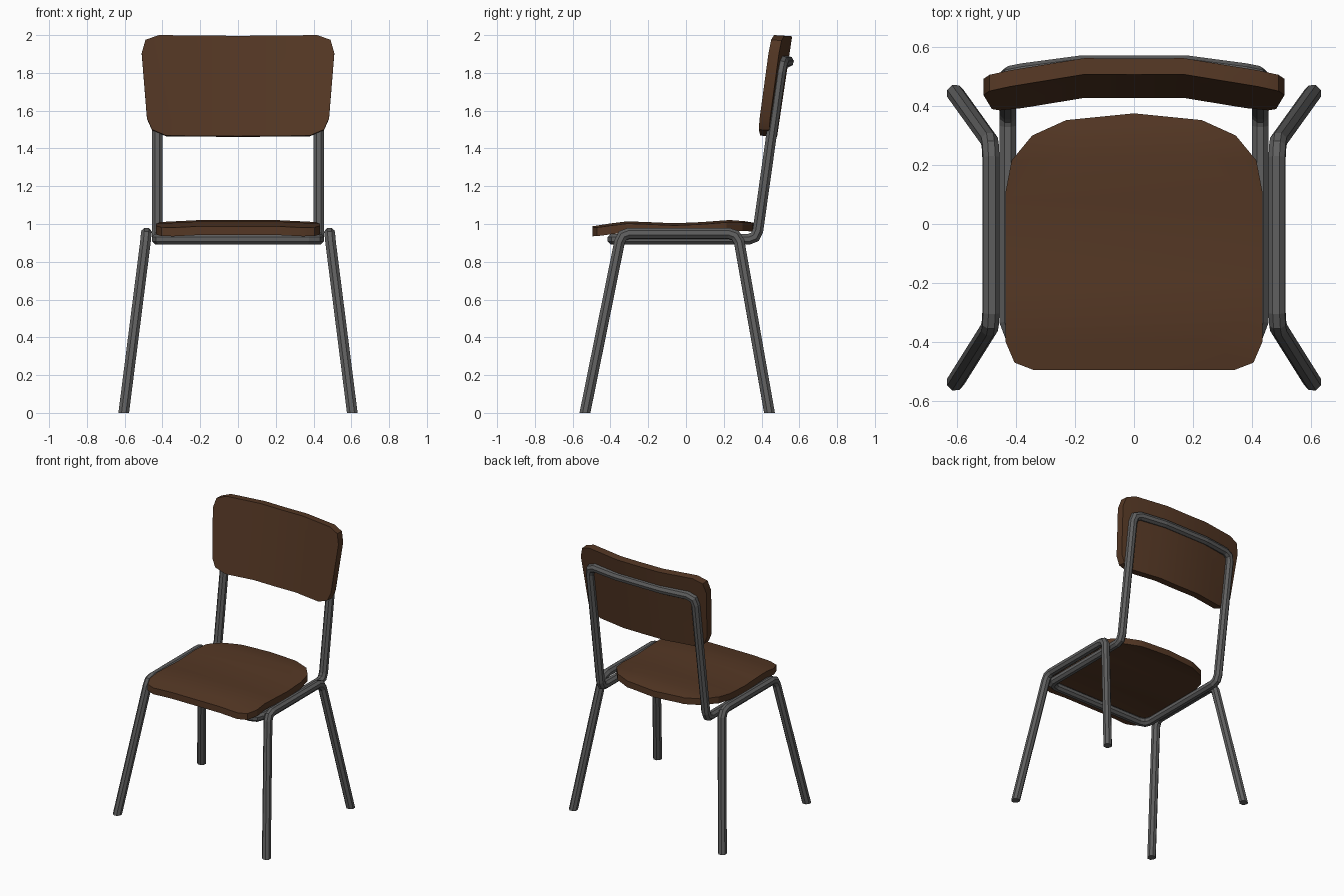
import bpy, bmesh, math
from mathutils import Vector

if "Cube" in bpy.data.objects:
    bpy.data.objects.remove(bpy.data.objects["Cube"])


def material(name, rgb):
    m = bpy.data.materials.new(name)
    m.diffuse_color = (*rgb, 1)
    m.use_nodes = True
    m.node_tree.nodes["Principled BSDF"].inputs["Base Color"].default_value = m.diffuse_color
    return m


wood = material("dark brown wood", (0.090, 0.039, 0.018))
metal = material("grey metal", (0.115, 0.115, 0.115))


def finish(bm, name, mat):
    bmesh.ops.recalc_face_normals(bm, faces=bm.faces)
    me = bpy.data.meshes.new(name)
    bm.to_mesh(me)
    bm.free()
    me.materials.append(mat)
    ob = bpy.data.objects.new(name, me)
    bpy.context.collection.objects.link(ob)
    return ob


def tube(name, path, end_normal, caps, flat_radius=0.028, sides=8):
    """Mitred tube on one side, mirrored across x = 0."""
    pts = [Vector(p) for p in path]
    dirs = [(b - a).normalized() for a, b in zip(pts, pts[1:])]
    n_end = Vector(end_normal)
    normals = [n_end] + [(a + b).normalized() for a, b in zip(dirs, dirs[1:])] + [n_end]
    d = dirs[0]
    hint = Vector((0, 1, 0)) if abs(d.y) < 0.5 else Vector((1, 0, 0))
    u = d.cross(hint).normalized()
    v = d.cross(u)
    r = flat_radius / math.cos(math.pi / sides)
    ring = []
    for i in range(sides):
        a = 2 * math.pi * (i + 0.5) / sides
        ring.append(pts[0] + r * (u * math.cos(a) + v * math.sin(a)))
    bm = bmesh.new()
    rings = []
    for i, p in enumerate(pts):
        d, n = dirs[max(i - 1, 0)], normals[i]
        # slide the ring along the segment onto the mitre plane
        ring = [q + d * ((p - q).dot(n) / d.dot(n)) for q in ring]
        rings.append([bm.verts.new(q) for q in ring])
    for a, b in zip(rings, rings[1:]):
        for i in range(sides):
            j = (i + 1) % sides
            bm.faces.new((a[i], a[j], b[j], b[i]))
    if caps:
        bm.faces.new(rings[0])
        bm.faces.new(rings[-1])
    ob = finish(bm, name, metal)
    mod = ob.modifiers.new("mirror", 'MIRROR')
    mod.use_axis[0] = True
    return ob


def panel(name, half, place, cuts_u, cuts_v, offset):
    """Mirrored outline, cut into strips, bent by place(u, v), then thickened."""
    outline = half + [(-x, y) for x, y in reversed(half) if x > 0]
    bm = bmesh.new()
    bm.faces.new([bm.verts.new((x, y, 0)) for x, y in outline])
    for axis, cuts in ((0, cuts_u), (1, cuts_v)):
        for c in cuts:
            co, no = Vector((0, 0, 0)), Vector((0, 0, 0))
            co[axis], no[axis] = c, 1
            bmesh.ops.bisect_plane(bm, geom=bm.verts[:] + bm.edges[:] + bm.faces[:],
                                   plane_co=co, plane_no=no)
    for w in bm.verts:
        w.co = place(w.co.x, w.co.y)
    res = bmesh.ops.extrude_face_region(bm, geom=bm.faces[:], use_keep_orig=True)
    moved = [g for g in res["geom"] if isinstance(g, bmesh.types.BMVert)]
    bmesh.ops.translate(bm, verts=moved, vec=offset)
    ob = finish(bm, name, wood)
    bpy.ops.object.select_all(action='DESELECT')
    ob.select_set(True)
    bpy.context.view_layer.objects.active = ob
    bpy.ops.object.shade_smooth_by_angle(angle=math.radians(25))
    return ob


# Side leg frames: front foot, bend, rail, bend, back foot
tube("leg_frames", [
    (0.605, -0.535, 0), (0.490, -0.352, 0.905), (0.487, -0.335, 0.938),
    (0.485, -0.300, 0.951), (0.485, 0.225, 0.951), (0.487, 0.262, 0.938),
    (0.490, 0.282, 0.905), (0.605, 0.442, 0)], (0, 0, 1), True)

# Seat and back frame: one loop under the seat and up behind the backrest
tube("seat_back_frame", [
    (0, -0.387, 0.92), (0.37, -0.387, 0.92), (0.412, -0.372, 0.92),
    (0.428, -0.33, 0.92), (0.428, 0.335, 0.92), (0.428, 0.365, 0.932),
    (0.428, 0.381, 0.965), (0.428, 0.499, 1.80), (0.416, 0.507, 1.842),
    (0.375, 0.515, 1.859), (0.18, 0.541, 1.86), (0, 0.541, 1.86)],
    (1, 0, 0), False)

# Seat: wavy front to back, slightly domed across
PROFILE = [(-0.495, 0.988), (-0.40, 1.003), (-0.31, 1.014), (-0.20, 1.010),
           (-0.06, 1.004), (0.08, 1.010), (0.23, 1.021), (0.31, 1.015), (0.375, 1.004)]


def seat_place(x, y):
    z = PROFILE[-1][1]
    for (y0, z0), (y1, z1) in zip(PROFILE, PROFILE[1:]):
        if y <= y1:
            z = z0 + (z1 - z0) * (y - y0) / (y1 - y0)
            break
    return Vector((x, y, z - 0.05 * max(0, abs(x) - 0.2)))


panel("seat", [(0.34, -0.495), (0.405, -0.47), (0.435, -0.40), (0.435, 0.11),
               (0.415, 0.215), (0.345, 0.30), (0.23, 0.352), (0, 0.375)],
      seat_place, (-0.2, 0.2), [p[0] for p in PROFILE[1:-1]], (0, 0, -0.046))


# Backrest: leaning back and bowed around the sitter
def back_place(x, z):
    return Vector((x, 0.427 + 0.15 * (z - 1.465) - 0.165 * max(0, abs(x) - 0.17), z))


panel("backrest", [(0, 1.465), (0.38, 1.468), (0.455, 1.50), (0.482, 1.56),
                   (0.51, 1.905), (0.49, 1.975), (0.42, 2.0), (0, 1.996)],
      back_place, (-0.17, 0.17), (), (0, 0.055, -0.004))
